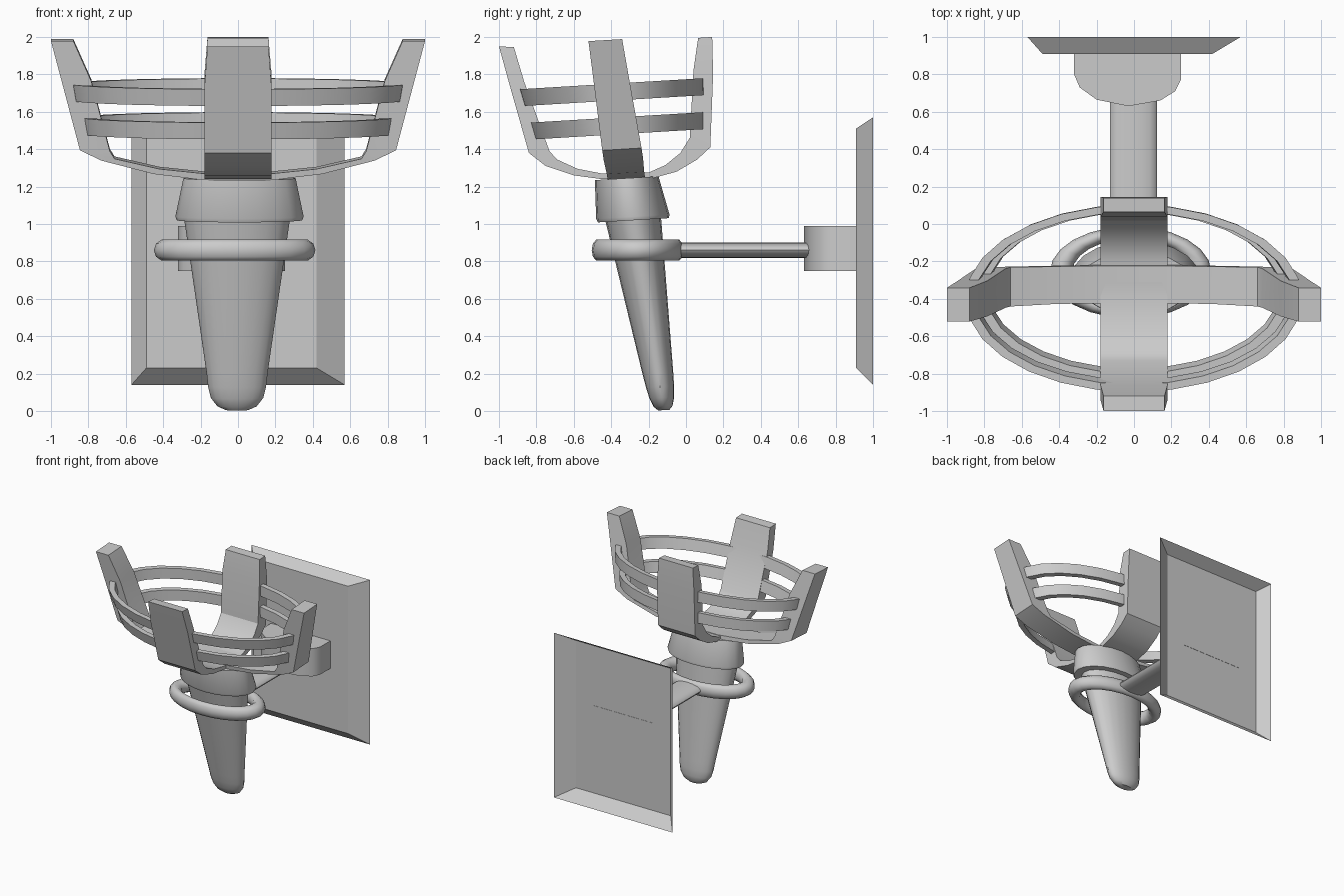
import bpy, bmesh
from math import sin, cos, pi, radians

if "Cube" in bpy.data.objects:
    bpy.data.objects.remove(bpy.data.objects["Cube"])


def lean(u, v, w):
    # the torch tips forward: its axis leans and its levels tilt
    return (u, v - 0.118 - 0.16 * w, w + 0.06 * v)


def make(name, verts, faces, angle=35):
    me = bpy.data.meshes.new(name)
    me.from_pydata(verts, [], faces)
    bm = bmesh.new()
    bm.from_mesh(me)
    bmesh.ops.recalc_face_normals(bm, faces=bm.faces)
    bm.to_mesh(me)
    bm.free()
    ob = bpy.data.objects.new(name, me)
    bpy.context.collection.objects.link(ob)
    bpy.ops.object.select_all(action='DESELECT')
    bpy.context.view_layer.objects.active = ob
    ob.select_set(True)
    bpy.ops.object.shade_smooth_by_angle(angle=radians(angle))
    return ob


def loft(name, rings, caps=True, loop=False, angle=35):
    n, m = len(rings[0]), len(rings)
    verts = [p for r in rings for p in r]
    faces = [(i * n + j, i * n + (j + 1) % n,
              (i + 1) % m * n + (j + 1) % n, (i + 1) % m * n + j)
             for i in range(m if loop else m - 1) for j in range(n)]
    if caps and not loop:
        faces += [tuple(range(n)), tuple(range((m - 1) * n, m * n))]
    return make(name, verts, faces, angle)


def oval(rx, ry, w, n=20, x=0.0):
    return [lean(x + rx * cos(2 * pi * j / n), ry * sin(2 * pi * j / n), w)
            for j in range(n)]


# tapered handle with a rounded tip
loft("handle", [oval(rx, ry, w, x=-0.005) for w, rx, ry in
                [(0.005, .06, .03), (.025, .105, .05), (.07, .14, .066),
                 (.13, .155, .075), (.2, .163, .082), (1.04, .285, .15)]])

# collar
loft("collar", [oval(rx, ry, w, x=0.008) for w, rx, ry in
                [(1.02, .335, .19), (1.04, .343, .196), (1.245, .3, .17)]])

# two curved straps crossing at the collar, each ending in a pair of prongs
half_out = [(1.0, 1.983), (.845, 1.40), (.67, 1.32), (.5, 1.28), (.3, 1.25), (.15, 1.237)]
half_in = [(.88, 1.983), (.785, 1.77), (.685, 1.395), (.66, 1.355), (.42, 1.30), (.15, 1.272)]
# extra outer point so that both edges pair up
half_out = [half_out[0], (.943, 1.77), half_out[1], (.73, 1.345), (.45, 1.273), half_out[5]]
side_w = [.09, .095, .105, .105, .1, .1]


def strap(outer, inner, widths, place):
    return [[place(o, -h), place(o, h), place(i, h), place(i, -h)]
            for o, i, h in zip(outer, inner, widths)]


def side_place(p, h):
    return (p[0], h - 0.13 - 0.152 * p[1], p[1] + 0.06 * h)


def mirror(pts):
    return pts + [(-x, z) for x, z in reversed(pts)]


loft("side_prongs", strap(mirror(half_out), mirror(half_in),
                          side_w + side_w[::-1], side_place), angle=25)

fb_out = [(-1.0, 1.95), (-.945, 1.75), (-.84, 1.38), (-.75, 1.31), (-.6, 1.26), (-.45, 1.24),
          (-.17, 1.247), (-.05, 1.28), (.06, 1.345), (.13, 1.41), (.145, 1.8), (.14, 2.0)]
fb_in = [(-.92, 1.945), (-.865, 1.76), (-.73, 1.39), (-.69, 1.345), (-.58, 1.295), (-.45, 1.27),
         (-.2, 1.275), (-.11, 1.315), (-.03, 1.38), (.02, 1.46), (.04, 1.82), (.065, 1.995)]
fb_w = [.163] + [.178] * 10 + [.163]
loft("front_back_prongs", strap(fb_out, fb_in, fb_w,
                                lambda p, h: (h, p[0], p[1])), angle=25)

# two flat oval hoops linking the prongs
for name, w, a, b in [("upper_hoop", 1.705, .9, .5), ("lower_hoop", 1.525, .84, .47)]:
    rings = []
    for j in range(28):
        c, s = cos(2 * pi * j / 28), sin(2 * pi * j / 28)
        rings.append([lean((a + da) * c, (b + da * .8) * s, w + dw) for da, dw in
                      [(-.015, -.045), (0, .045), (-.05, .045), (-.065, -.045)]])
    loft(name, rings, loop=True, angle=30)

# holding ring around the handle
rings = []
for j in range(24):
    c, s = cos(2 * pi * j / 24), sin(2 * pi * j / 24)
    ring = []
    for k in range(10):
        t = 2 * pi * k / 10
        r = .372 + .06 * cos(t)
        ring.append((-.018 + r * c, -.258 + .57 * r * s, .86 + .059 * sin(t)))
    rings.append(ring)
loft("holding_ring", rings, loop=True, angle=60)

# flattened arm from the ring to the wall block
loft("arm", [[(-.003 + .125 * cos(2 * pi * k / 16), y, .86 + .041 * sin(2 * pi * k / 16))
              for k in range(16)] for y in (-.06, .66)], angle=50)

# round-nosed wall block, open at the back
nose = [(-.32, .912), (-.32, .80), (-.29, .73), (-.2, .665), (-.03, .63),
        (.14, .66), (.22, .71), (.25, .77), (.25, .912)]
loft("wall_block", [[(x, y, z) for x, y in nose] for z in (.75, .99)], angle=35)

# wall plate: bevelled shell, open at the back
loft("wall_plate_rim", [
    [(-.57, 1, .14), (.57, 1, .14), (.57, 1, 1.57), (-.57, 1, 1.57)],
    [(-.49, .91, .23), (.42, .91, .23), (.42, .91, 1.51), (-.49, .91, 1.51)]],
    caps=False, angle=20)
make("wall_plate_face", [(-.49, .91, .23), (.42, .91, .23),
                         (.42, .91, 1.51), (-.49, .91, 1.51)], [(0, 1, 2, 3)])
